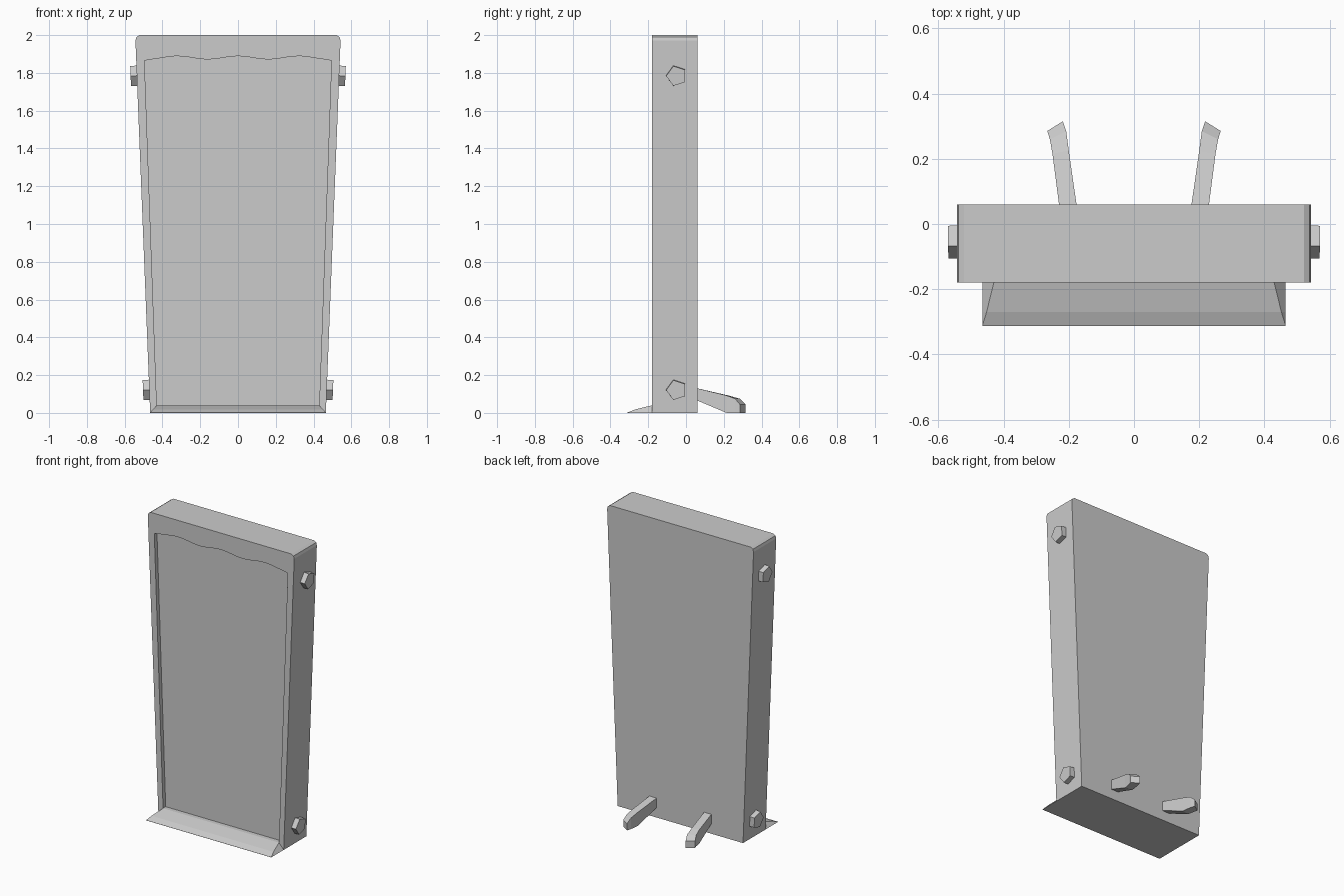
import bpy, bmesh, math
from mathutils import Vector

if "Cube" in bpy.data.objects:
    bpy.data.objects.remove(bpy.data.objects["Cube"])

FRONT, BACK, PANEL = -0.18, 0.06, -0.152


def finish(name, bm):
    bmesh.ops.recalc_face_normals(bm, faces=bm.faces)
    me = bpy.data.meshes.new(name)
    bm.to_mesh(me)
    bm.free()
    ob = bpy.data.objects.new(name, me)
    bpy.context.collection.objects.link(ob)
    return ob


def loft(name, sections):
    """Closed solid through a list of equal-length point rings."""
    bm = bmesh.new()
    rings = [[bm.verts.new(p) for p in s] for s in sections]
    n = len(rings[0])
    for a, b in zip(rings, rings[1:]):
        for i in range(n):
            j = (i + 1) % n
            bm.faces.new((a[i], a[j], b[j], b[i]))
    bm.faces.new(rings[0])
    bm.faces.new(rings[-1])
    return finish(name, bm)


def ring(bm, pts, y):
    return [bm.verts.new((x, y, z)) for x, z in pts]


def walls(bm, a, b):
    for i in range(len(a)):
        j = (i + 1) % len(a)
        bm.faces.new((a[i], a[j], b[j], b[i]))


# Tapered body with a shallow front recess
half = [(0.465, 0), (0.543, 1.972), (0.538, 1.99), (0.522, 2.0)]
outline = half + [(-x, z) for x, z in reversed(half)]
wave = [(0.495, 1.865)]
for i in range(1, 24):
    x = 0.495 - 0.99 * i / 24
    wave.append((x, 1.88 + 0.009 * math.cos(2 * math.pi * x / 0.32)))
opening = [(0.43, 0.04)] + wave + [(-0.495, 1.865), (-0.43, 0.04)]

bm = bmesh.new()
outer_f, outer_b = ring(bm, outline, FRONT), ring(bm, outline, BACK)
inner_f, inner_b = ring(bm, opening, FRONT), ring(bm, opening, PANEL)
walls(bm, outer_f, outer_b)
walls(bm, inner_f, inner_b)
bm.faces.new(outer_b)
bm.faces.new(inner_b)
edges = [bm.edges.get((r[i], r[(i + 1) % len(r)]))
         for r in (outer_f, inner_f) for i in range(len(r))]
bmesh.ops.triangle_fill(bm, edges=edges, use_beauty=True)
finish("body", bm)

# Thin sloping lip at the foot of the front
rows = [(0.465, -0.312, 0.001), (0.452, -0.27, 0.018), (0.43, FRONT, 0.04)]
loft("front_lip", [[(0.465, y, 0), (-0.465, y, 0), (-w, y, z), (w, y, z)]
                   for w, y, z in rows])


# Pentagonal side bolts, set square to the slanted sides
def bolt(name, side, z0):
    slope = 0.078 / 1.972
    secs = []
    for out, r in ((-0.02, 0.057), (0.033, 0.055)):
        s = []
        for k in range(5):
            a = math.pi + k * math.tau / 5
            z = z0 + r * math.sin(a)
            s.append((side * (0.465 + slope * z + out),
                      -0.05 + r * math.cos(a), z - slope * out))
        secs.append(s)
    loft(name, secs)


# Splayed rear feet: inner x/y, outer x/y, bottom z, top z
foot = [((0.172, 0.03), (0.226, 0.03), 0.078, 0.137),
        ((0.20, 0.225), (0.25, 0.215), 0.0, 0.092),
        ((0.208, 0.285), (0.258, 0.26), 0.0, 0.075),
        ((0.218, 0.315), (0.266, 0.285), 0.0, 0.045)]
for side, tag in ((-1, "left"), (1, "right")):
    bolt("bolt_top_" + tag, side, 1.785)
    bolt("bolt_bottom_" + tag, side, 0.122)
    loft("rear_foot_" + tag,
         [[(side * i[0], i[1], lo), (side * o[0], o[1], lo),
           (side * o[0], o[1], hi), (side * i[0], i[1], hi)]
          for i, o, lo, hi in foot])
